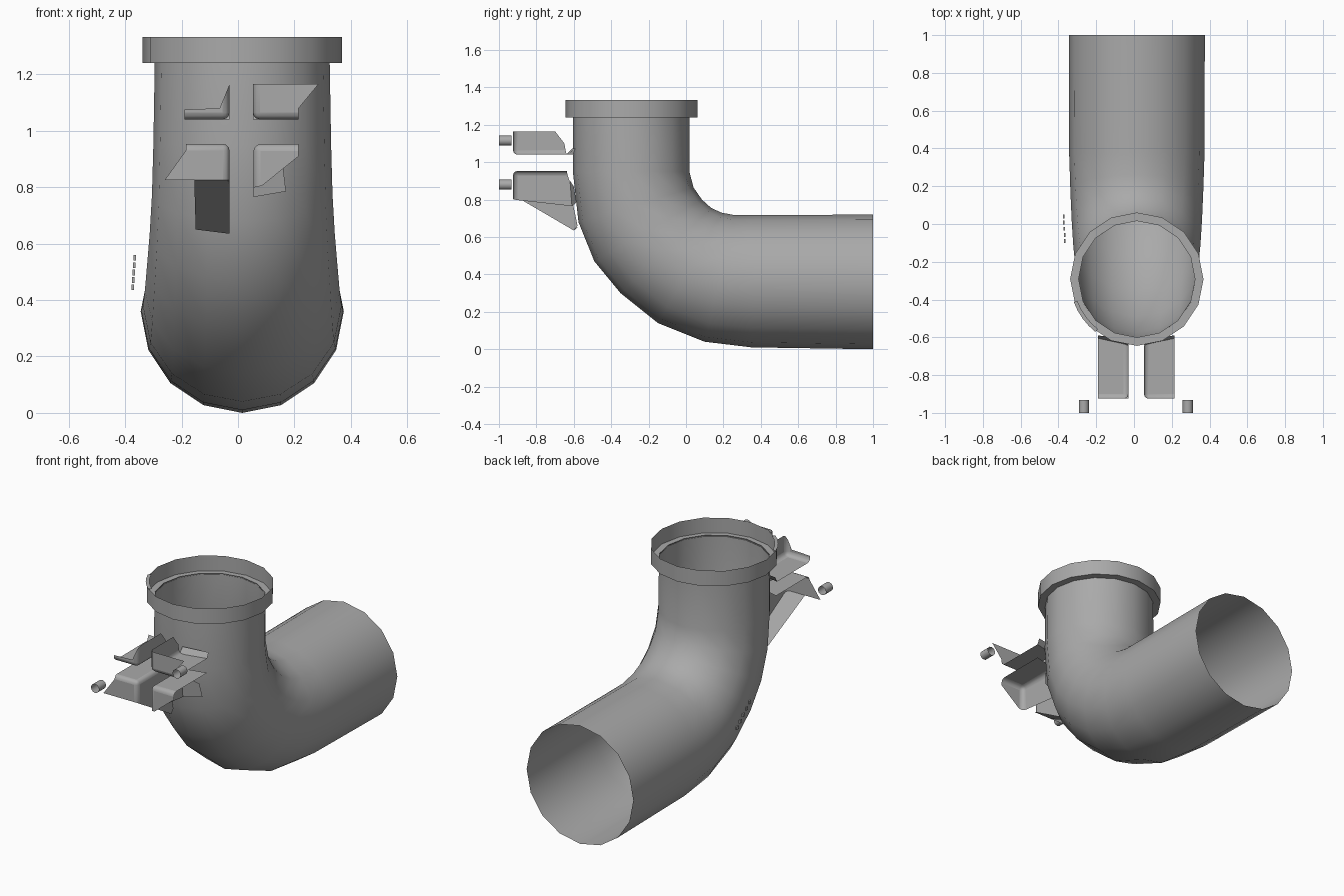
import bpy, bmesh, math
from mathutils import Vector

cube = bpy.data.objects.get("Cube")
if cube:
    bpy.data.objects.remove(cube, do_unlink=True)

grey = bpy.data.materials.new("plain_grey")
grey.use_nodes = True
grey.diffuse_color = (0.4, 0.4, 0.4, 1)
grey.node_tree.nodes["Principled BSDF"].inputs["Base Color"].default_value = (0.4, 0.4, 0.4, 1)

CX, CY, SIDES = 0.015, -0.292, 16


def finish(name, bm, smooth=35, recalc=True):
    bmesh.ops.remove_doubles(bm, verts=bm.verts, dist=0.0005)
    if recalc:
        bmesh.ops.recalc_face_normals(bm, faces=bm.faces)
    me = bpy.data.meshes.new(name)
    bm.to_mesh(me)
    bm.free()
    me.materials.append(grey)
    ob = bpy.data.objects.new(name, me)
    bpy.context.collection.objects.link(ob)
    bpy.ops.object.select_all(action='DESELECT')
    ob.select_set(True)
    bpy.context.view_layer.objects.active = ob
    bpy.ops.object.shade_smooth_by_angle(angle=math.radians(smooth))
    return ob


def loft(name, rings, smooth=35):
    """Open skin through rings of equal point count."""
    bm = bmesh.new()
    loops = [[bm.verts.new(p) for p in ring] for ring in rings]
    for a, b in zip(loops, loops[1:]):
        for i in range(len(a)):
            j = (i + 1) % len(a)
            bm.faces.new((a[i], b[i], b[j], a[j]))
    return finish(name, bm, smooth, recalc=False)


def ring(center, u, v, n=SIDES):
    c, u, v = Vector(center), Vector(u), Vector(v)
    return [c + u * math.cos(math.tau * i / n) + v * math.sin(math.tau * i / n) for i in range(n)]


def sheets(name, polygons, bevel=0.0):
    """Joined flat sheets with rounded shared edges."""
    bm = bmesh.new()
    for poly in polygons:
        bm.faces.new([bm.verts.new(p) for p in poly])
    ob = finish(name, bm)
    if bevel:
        mod = ob.modifiers.new("rounded_folds", 'BEVEL')
        mod.width, mod.segments, mod.limit_method = bevel, 3, 'ANGLE'
    return ob


# Elbow pipe: outer bend point (y, z), inner bend point (y, z), half width
sections = [
    ((-0.605, 1.245), (0.018, 1.245), 0.31),
    ((-0.605, 0.95), (0.018, 0.95), 0.315),
    ((-0.575, 0.68), (0.04, 0.865), 0.32),
    ((-0.49, 0.47), (0.085, 0.80), 0.328),
    ((-0.35, 0.30), (0.135, 0.755), 0.337),
    ((-0.15, 0.14), (0.19, 0.73), 0.345),
    ((0.10, 0.04), (0.26, 0.717), 0.352),
    ((0.35, 0.01), (0.38, 0.717), 0.358),
    ((1.0, 0.0), (1.0, 0.72), 0.36),
]
pipe_rings = []
for outer, inner, half in sections:
    o, i = Vector((CX, *outer)), Vector((CX, *inner))
    pipe_rings.append(ring((o + i) / 2, (half, 0, 0), (i - o) / 2))
loft("elbow_pipe", pipe_rings, 40)

# Socket collar: ledge, then a thin upright wall
loft("socket_collar", [ring((CX, CY, z), (r, 0, 0), (0, r, 0))
                       for r, z in ((0.353, 1.333), (0.353, 1.24), (0.308, 1.24))])

# Thin strip lying on the collar rim
strip = []
for k in range(5):
    a = math.radians(200 + k * 8)
    strip.append([(CX + r * math.cos(a), CY + r * math.sin(a), 1.338) for r in (0.335, 0.355)])
sheets("rim_strip", [(p[0], p[1], q[1], q[0]) for p, q in zip(strip, strip[1:])])

FRONT, BACK = -0.925, -0.61


def bracket(name, xi, xo, z0, front, side):
    """Front face (x, z), flat shelf at z0 and upright cheek (y, z) at xi."""
    shelf = [(xi, FRONT, z0), (xo, FRONT, z0), (xo, BACK + 0.005, z0), (xi, BACK - 0.03, z0)]
    return sheets(name, [[(x, FRONT, z) for x, z in front], shelf,
                         [(xi, y, z) for y, z in side]], 0.025)


# Upper pair of brackets
upper_side = [(FRONT, 1.04), (FRONT, 1.165), (-0.7, 1.165), (-0.65, 1.1), (BACK - 0.03, 1.04)]
bracket("upper_bracket_right", -0.03, -0.19, 1.04,
        [(-0.19, 1.04), (-0.03, 1.04), (-0.03, 1.165), (-0.065, 1.08), (-0.19, 1.075)], upper_side)
bracket("upper_bracket_left", 0.053, 0.215, 1.04,
        [(0.215, 1.04), (0.053, 1.04), (0.053, 1.165), (0.285, 1.165), (0.215, 1.08)], upper_side)
# Upturned back lips of the upper shelves
for name, xi, xo in (("right", -0.03, -0.19), ("left", 0.053, 0.215)):
    sheets("upper_lip_" + name, [[(xi, BACK - 0.03, 1.04), (xo, BACK + 0.005, 1.04),
                                  (xo, BACK + 0.02, 1.072), (xi, BACK, 1.072)]])

# Lower pair of brackets
bracket("lower_bracket_right", -0.03, -0.185, 0.953,
        [(-0.185, 0.953), (-0.03, 0.953), (-0.03, 0.825), (-0.26, 0.825), (-0.185, 0.93)],
        [(FRONT, 0.953), (FRONT, 0.825), (-0.6, 0.635), (-0.58, 0.66), (BACK - 0.03, 0.953)])
bracket("lower_bracket_left", 0.055, 0.215, 0.953,
        [(0.215, 0.953), (0.055, 0.953), (0.055, 0.8), (0.085, 0.805), (0.215, 0.91)],
        [(FRONT, 0.953), (FRONT, 0.8), (-0.61, 0.765), (-0.59, 0.8), (BACK - 0.03, 0.953)])
sheets("lower_bracket_underside", [[(-0.03, FRONT, 0.825), (-0.155, FRONT, 0.825),
                                    (-0.15, -0.58, 0.65), (-0.03, -0.6, 0.635)]])
sheets("lower_bracket_tab", [[(0.055, -0.61, 0.765), (0.17, -0.585, 0.785),
                              (0.16, -0.6, 0.87), (0.055, -0.62, 0.9)]])

# Short open bolt sleeves
for name, x, z in (("right", -0.265, 0.88), ("left", 0.285, 1.115)):
    loft("bolt_sleeve_" + name, [ring((x, y, z), (0.027, 0, 0), (0, 0, 0.027), 12)
                                 for y in (-1.0, -0.932)])

# Row of small raised studs on the side of the bend
for k in range(5):
    t = k / 4
    bm = bmesh.new()
    bmesh.ops.create_cube(bm, size=1)
    bmesh.ops.scale(bm, vec=(0.008, 0.02, 0.02), verts=bm.verts)
    bmesh.ops.translate(bm, vec=(-0.373 + 0.007 * t, 0.04 - 0.13 * t, 0.445 + 0.105 * t), verts=bm.verts)
    finish("side_stud_%d" % (k + 1), bm)
